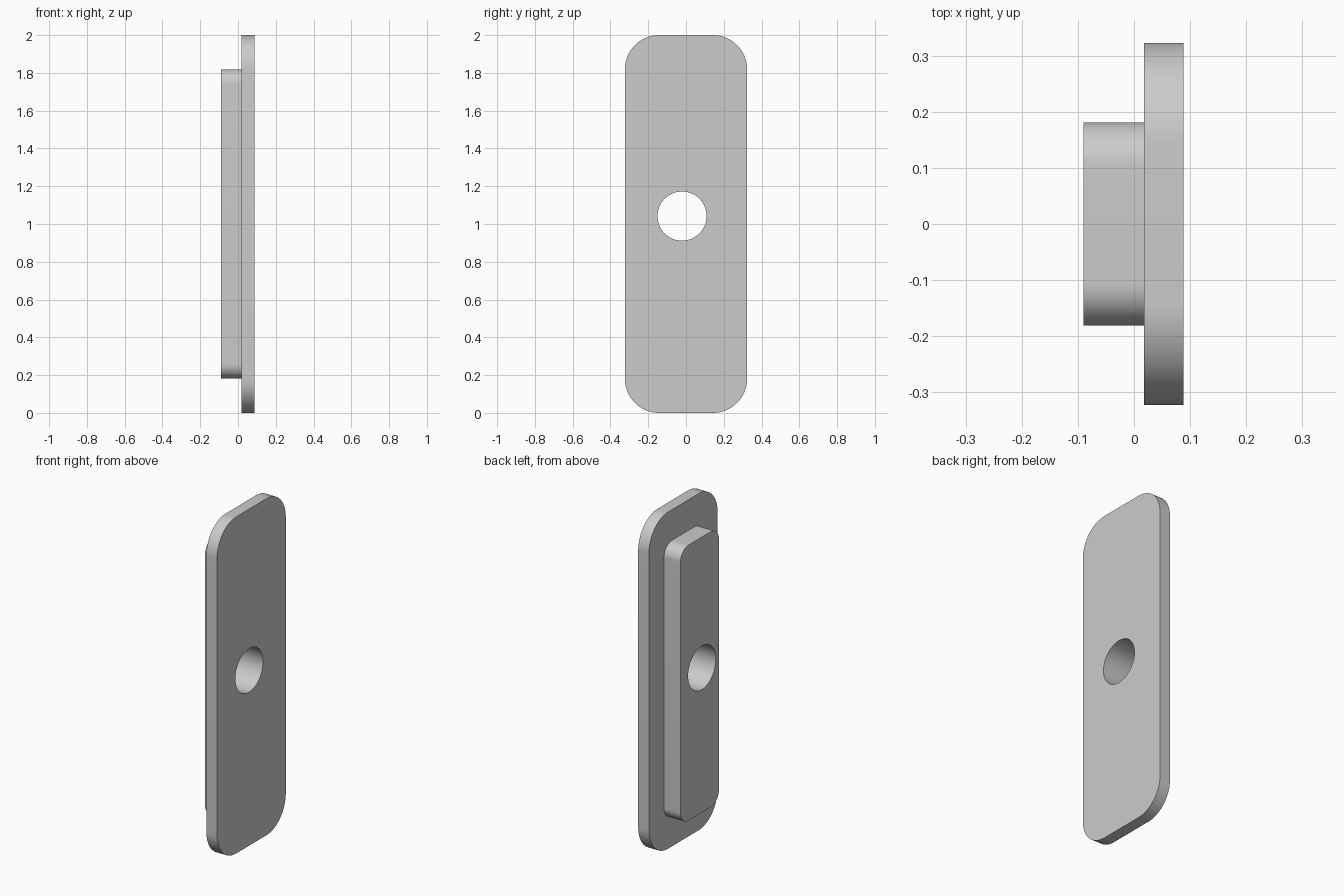
import bpy
import bmesh
from math import cos, sin, pi, radians
from mathutils import Matrix, Vector

cube = bpy.data.objects.get("Cube")
if cube:
    bpy.data.objects.remove(cube, do_unlink=True)

GREY = (0.6, 0.6, 0.6, 1)
grey = bpy.data.materials.new("plain grey")
grey.use_nodes = True
grey.diffuse_color = GREY
grey.node_tree.nodes["Principled BSDF"].inputs["Base Color"].default_value = GREY


def link(name, bm):
    mesh = bpy.data.meshes.new(name)
    bmesh.ops.recalc_face_normals(bm, faces=bm.faces)
    bm.to_mesh(mesh)
    bm.free()
    mesh.materials.append(grey)
    obj = bpy.data.objects.new(name, mesh)
    bpy.context.collection.objects.link(obj)
    return obj


def rounded_slab(name, x0, x1, half_y, half_z, radius, steps=16):
    """Rounded rectangle in the YZ plane, centred at z = 1, extruded along x."""
    bm = bmesh.new()
    verts = []
    for i, (sy, sz) in enumerate([(1, 1), (-1, 1), (-1, -1), (1, -1)]):
        for k in range(steps + 1):
            a = (i + k / steps) * pi / 2
            verts.append(bm.verts.new((x0,
                                       sy * (half_y - radius) + radius * cos(a),
                                       1 + sz * (half_z - radius) + radius * sin(a))))
    face = bm.faces.new(verts)
    side = bmesh.ops.extrude_face_region(bm, geom=[face], use_keep_orig=True)["geom"]
    bmesh.ops.translate(bm, vec=Vector((x1 - x0, 0, 0)),
                        verts=[g for g in side if isinstance(g, bmesh.types.BMVert)])
    return link(name, bm)


# Face plate and the raised block behind it
plate = rounded_slab("face_plate", 0.018, 0.088, 0.323, 1.0, 0.18)
block = rounded_slab("back_block", -0.09, 0.018, 0.181, 0.818, 0.075)

# Round bore through both parts
bm = bmesh.new()
bmesh.ops.create_cone(bm, cap_ends=True, segments=64, radius1=0.13, radius2=0.13, depth=1,
                      matrix=Matrix.Translation((0, -0.021, 1.042)) @ Matrix.Rotation(pi / 2, 4, "Y"))
cutter = link("bore_cutter", bm)
cutter.hide_render = True

for part in (plate, block):
    bpy.ops.object.select_all(action="DESELECT")
    part.select_set(True)
    bpy.context.view_layer.objects.active = part
    bore = part.modifiers.new("bore", "BOOLEAN")
    bore.operation = "DIFFERENCE"
    bore.solver = "EXACT"
    bore.object = cutter
    bpy.ops.object.modifier_apply(modifier=bore.name)
    bpy.ops.object.shade_smooth_by_angle(angle=radians(30))

bpy.data.objects.remove(cutter, do_unlink=True)
